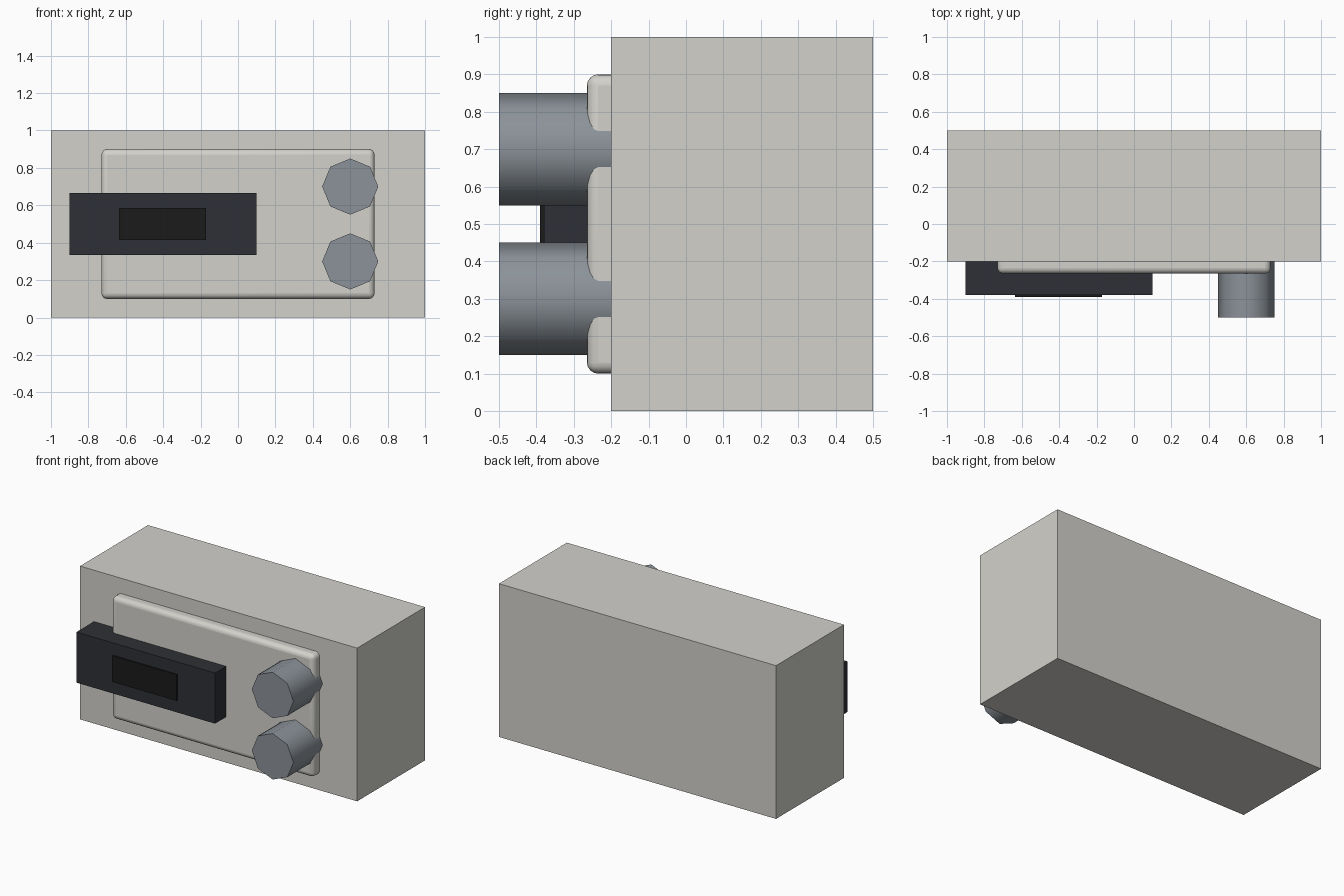
import bpy
from math import radians

if "Cube" in bpy.data.objects:
    bpy.data.objects.remove(bpy.data.objects["Cube"])


def material(name, rgb):
    mat = bpy.data.materials.new(name)
    mat.diffuse_color = (*rgb, 1)
    mat.use_nodes = True
    mat.node_tree.nodes["Principled BSDF"].inputs["Base Color"].default_value = mat.diffuse_color
    return mat


def box(name, lo, hi, mat):
    centre = [(a + b) / 2 for a, b in zip(lo, hi)]
    bpy.ops.mesh.primitive_cube_add(size=1, location=centre)
    ob = bpy.context.object
    ob.name = name
    ob.scale = [b - a for a, b in zip(lo, hi)]
    bpy.ops.object.transform_apply(location=False, rotation=False, scale=True)
    ob.data.materials.append(mat)
    return ob


shell = material("shell", (0.65, 0.64, 0.60))
dark = material("dark_plastic", (0.027, 0.030, 0.037))
black = material("screen_black", (0.011, 0.011, 0.011))
metal = material("knob_metal", (0.26, 0.29, 0.32))

# Main housing
box("housing", (-1, -0.2, 0), (1, 0.5, 1), shell)

# Raised front panel with rounded edges, sunk into the housing
panel = box("front_panel", (-0.73, -0.265, 0.1), (0.73, -0.13, 0.9), shell)
bevel = panel.modifiers.new("rounded_edges", 'BEVEL')
bevel.width = 0.03
bevel.segments = 4
bpy.ops.object.shade_smooth_by_angle(angle=radians(40))

# Display block and its inset screen
box("display_block", (-0.9, -0.38, 0.335), (0.1, -0.18, 0.665), dark)
box("display_screen", (-0.635, -0.39, 0.415), (-0.17, -0.37, 0.585), black)

# Two eight-sided knobs, corners pointing along the axes
for name, z in (("upper_knob", 0.7), ("lower_knob", 0.3)):
    bpy.ops.mesh.primitive_cylinder_add(
        vertices=8, radius=0.15, depth=0.35,
        location=(0.6, -0.325, z), rotation=(radians(90), 0, 0))
    knob = bpy.context.object
    knob.name = name
    knob.data.materials.append(metal)
    bpy.ops.object.shade_smooth_by_angle(angle=radians(60))
